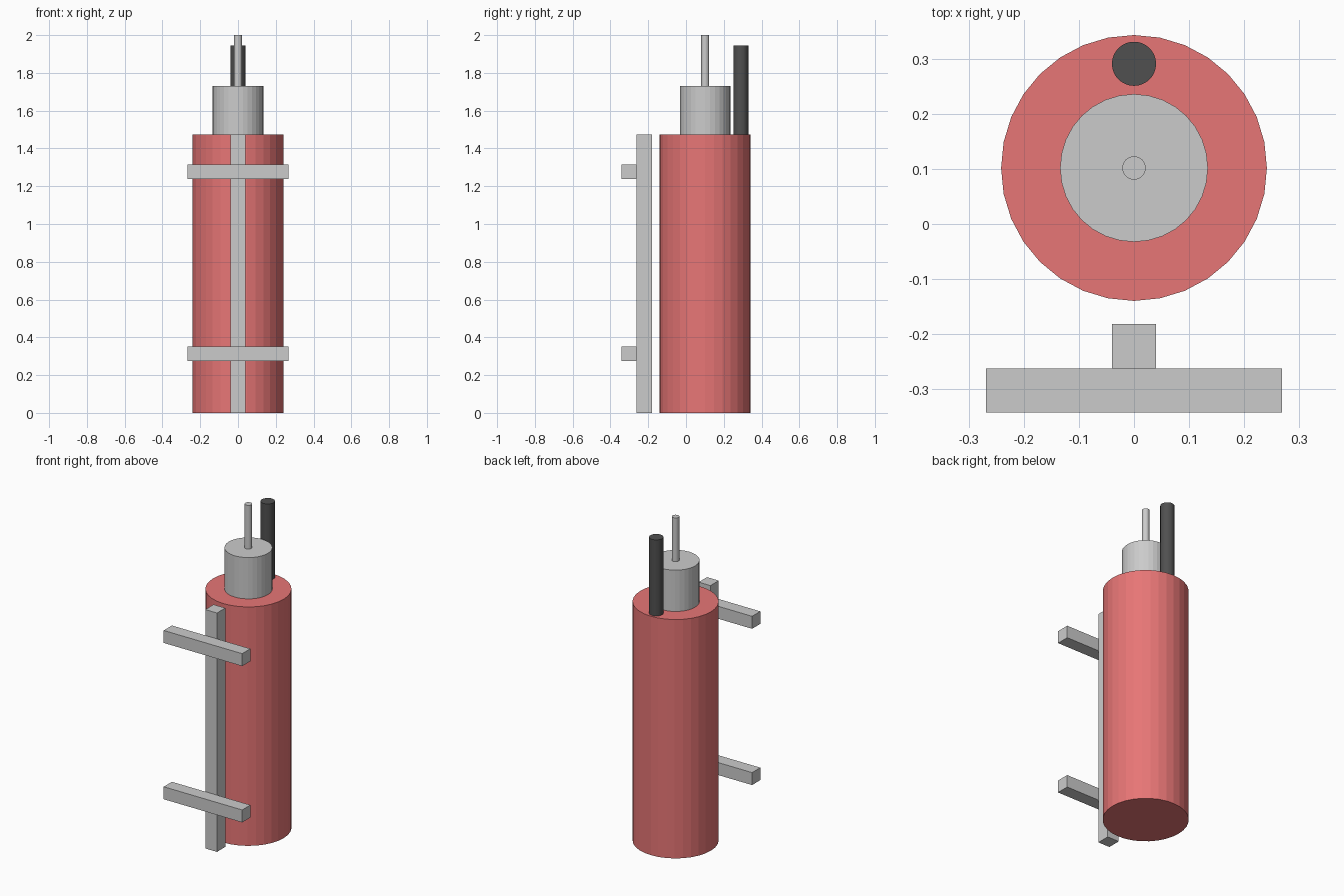
import bpy

if "Cube" in bpy.data.objects:
    bpy.data.objects.remove(bpy.data.objects["Cube"])

BODY_Y = 0.1016


def material(name, rgb):
    m = bpy.data.materials.new(name)
    m.diffuse_color = (*rgb, 1)
    m.use_nodes = True
    m.node_tree.nodes["Principled BSDF"].inputs["Base Color"].default_value = m.diffuse_color
    return m


def cylinder(name, y, radius, z0, z1, mat=None):
    bpy.ops.mesh.primitive_cylinder_add(vertices=32, radius=radius, depth=z1 - z0,
                                        location=(0, y, (z0 + z1) / 2))
    ob = bpy.context.object
    ob.name = name
    if mat:
        ob.data.materials.append(mat)
    return ob


def box(name, size, loc):
    bpy.ops.mesh.primitive_cube_add(size=1, location=loc)
    ob = bpy.context.object
    ob.name = name
    ob.scale = size
    bpy.ops.object.transform_apply(location=False, rotation=False, scale=True)
    return ob


red = material("red_paint", (0.8, 0.18, 0.18))
dark = material("dark_rubber", (0.08, 0.08, 0.08))

# Tank, neck, thin rod and dark hose
cylinder("tank_body", BODY_Y, 0.241, 0, 1.475, red)
cylinder("tank_neck", BODY_Y, 0.134, 1.475, 1.73)
cylinder("top_rod", BODY_Y, 0.0212, 1.73, 2.0)
cylinder("hose", 0.2905, 0.04, 1.475, 1.945, dark)

# Mounting frame: upright rail with two cross bars
box("mount_rail", (0.08, 0.081, 1.475), (0, -0.2215, 0.7375))
for name, z in (("lower", 0.312), ("upper", 1.277)):
    box(name + "_cross_bar", (0.536, 0.08, 0.077), (0, -0.302, z))
